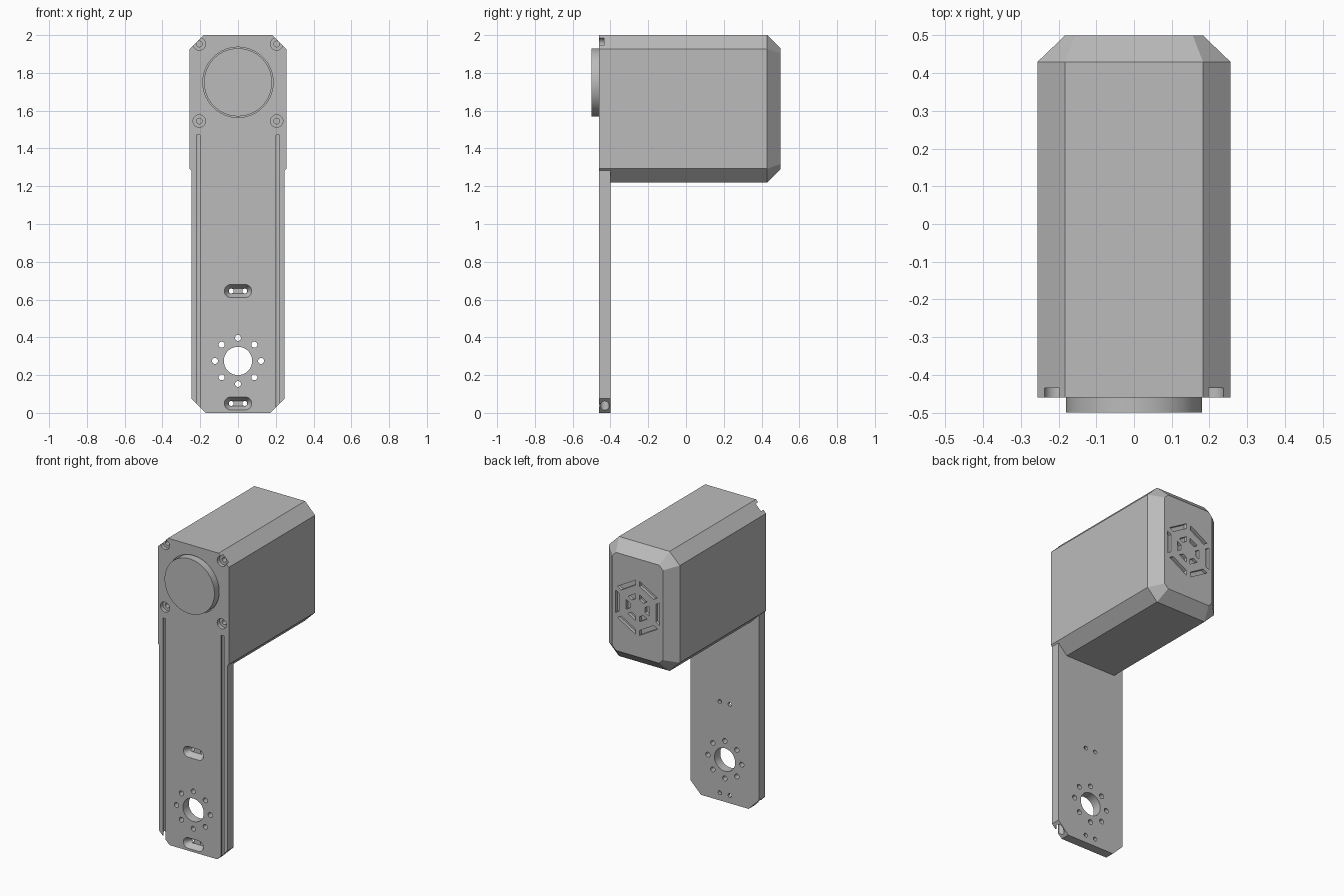
import bpy, bmesh, math

if "Cube" in bpy.data.objects:
    bpy.data.objects.remove(bpy.data.objects["Cube"])

grey = bpy.data.materials.new("plain grey")
grey.use_nodes = True
COLOUR = (0.5, 0.5, 0.5, 1)
grey.diffuse_color = COLOUR
grey.node_tree.nodes["Principled BSDF"].inputs["Base Color"].default_value = COLOUR

FRONT, PLATE_BACK = -0.46, -0.40


def loft(name, sections):
    """Solid through matching outlines, each given as (y, [(x, z), ...])."""
    bm = bmesh.new()
    rings = [[bm.verts.new((x, y, z)) for x, z in pts] for y, pts in sections]
    n = len(rings[0])
    for a, b in zip(rings, rings[1:]):
        for i in range(n):
            j = (i + 1) % n
            bm.faces.new((a[i], a[j], b[j], b[i]))
    bm.faces.new(rings[0])
    bm.faces.new(rings[-1])
    bmesh.ops.recalc_face_normals(bm, faces=bm.faces)
    mesh = bpy.data.meshes.new(name)
    bm.to_mesh(mesh)
    bm.free()
    mesh.materials.append(grey)
    obj = bpy.data.objects.new(name, mesh)
    bpy.context.collection.objects.link(obj)
    return obj


def octagon(w, z0, z1, c, top=True):
    pts = [(-w, z0 + c), (-w + c, z0), (w - c, z0), (w, z0 + c)]
    return pts + ([(w, z1 - c), (w - c, z1), (-w + c, z1), (-w, z1 - c)] if top
                  else [(w, z1), (-w, z1)])


def pill(cx, cz, r, half=0.0, n=32):
    """Circle, or a slot when its two ends are moved apart by half."""
    pts = []
    for i in range(n):
        a = 2 * math.pi * (i + 0.5) / n
        shift = math.copysign(half, math.cos(a))
        pts.append((cx + shift + r * math.cos(a), cz + r * math.sin(a)))
    return pts


def combine(body, other, operation):
    mod = body.modifiers.new(operation, "BOOLEAN")
    mod.operation, mod.solver, mod.object = operation, "EXACT", other
    bpy.context.view_layer.objects.active = body
    bpy.ops.object.modifier_apply(modifier=mod.name)
    bpy.data.objects.remove(other)


def cut(y0, outline, y1, end=None):
    combine(body, loft("cutter", [(y0, outline), (y1, end or outline)]), "DIFFERENCE")


# Motor housing with bevelled rear, joined to the flat arm
body = loft("housing_and_arm", [
    (FRONT, octagon(0.256, 1.22, 2.0, 0.073)),
    (0.43, octagon(0.256, 1.22, 2.0, 0.073)),
    (0.50, octagon(0.183, 1.29, 1.93, 0.027))])
arm = loft("arm", [(y, octagon(0.247, 0, 1.29, 0.075, False)) for y in (FRONT, PLATE_BACK)])
combine(body, arm, "UNION")

# Cable channels: a slit in front of a round bore, open at the lower end
for s in (-1, 1):
    bm = bmesh.new()
    section = [(-0.010, -0.50), (0.010, -0.50)]
    for i in range(17):
        a = math.radians(-66 + 312 * i / 16)
        section.append((0.024 * math.cos(a), -0.43 + 0.024 * math.sin(a)))
    low = [bm.verts.new((s * 0.21 + x, y, -0.1)) for x, y in section]
    high = [bm.verts.new((s * 0.21 + x, y, 1.47)) for x, y in section]
    for i in range(len(low)):
        j = (i + 1) % len(low)
        bm.faces.new((low[i], low[j], high[j], high[i]))
    bm.faces.new(low)
    bm.faces.new(high)
    bmesh.ops.recalc_face_normals(bm, faces=bm.faces)
    mesh = bpy.data.meshes.new("channel")
    bm.to_mesh(mesh)
    bm.free()
    mesh.materials.append(grey)
    channel = bpy.data.objects.new("channel", mesh)
    bpy.context.collection.objects.link(channel)
    combine(body, channel, "DIFFERENCE")

# Countersunk screw holes around the output disc
for x in (-0.205, 0.205):
    for z in (1.545, 1.953):
        cut(-0.6, pill(x, z, 0.033), -0.435)
        cut(-0.6, pill(x, z, 0.015), -0.38)

# Recess for the output disc
cut(-0.6, pill(0, 1.75, 0.186, n=64), -0.44)

# Tapered slots with paired through holes
for z in (0.645, 0.05):
    cut(FRONT - 0.01, pill(0, z, 0.040, 0.038), -0.42, pill(0, z, 0.014, 0.036))
    for x in (-0.036, 0.036):
        cut(-0.6, pill(x, z, 0.013, n=16), -0.3)

# Bearing hole and its ring of bolt holes
cut(-0.6, pill(0, 0.275, 0.075, n=48), -0.3)
for i in range(8):
    a = math.pi * i / 4
    cut(-0.6, pill(0.122 * math.cos(a), 0.275 + 0.122 * math.sin(a), 0.016, n=16), -0.3)

# Two hexagonal rings of rear vents
for outer, inner, half in ((0.160, 0.132, 0.074), (0.083, 0.055, 0.032)):
    for i in range(6):
        a = math.pi * i / 3
        c, s = math.cos(a), math.sin(a)
        slope = (outer - inner) * 0.577
        bar = [(inner, slope - half), (outer, -half), (outer, half), (inner, half - slope)]
        cut(0.48, [(u * c - v * s, 1.61 + u * s + v * c) for u, v in bar], 0.6)

# Output disc
disc = loft("output_disc", [(-0.50, pill(0, 1.75, 0.18, n=64)),
                            (-0.435, pill(0, 1.75, 0.18, n=64))])

# Smooth the round walls only
for obj in (body, disc):
    bpy.ops.object.select_all(action="DESELECT")
    obj.select_set(True)
    bpy.context.view_layer.objects.active = obj
    bpy.ops.object.shade_smooth_by_angle(angle=math.radians(28))
